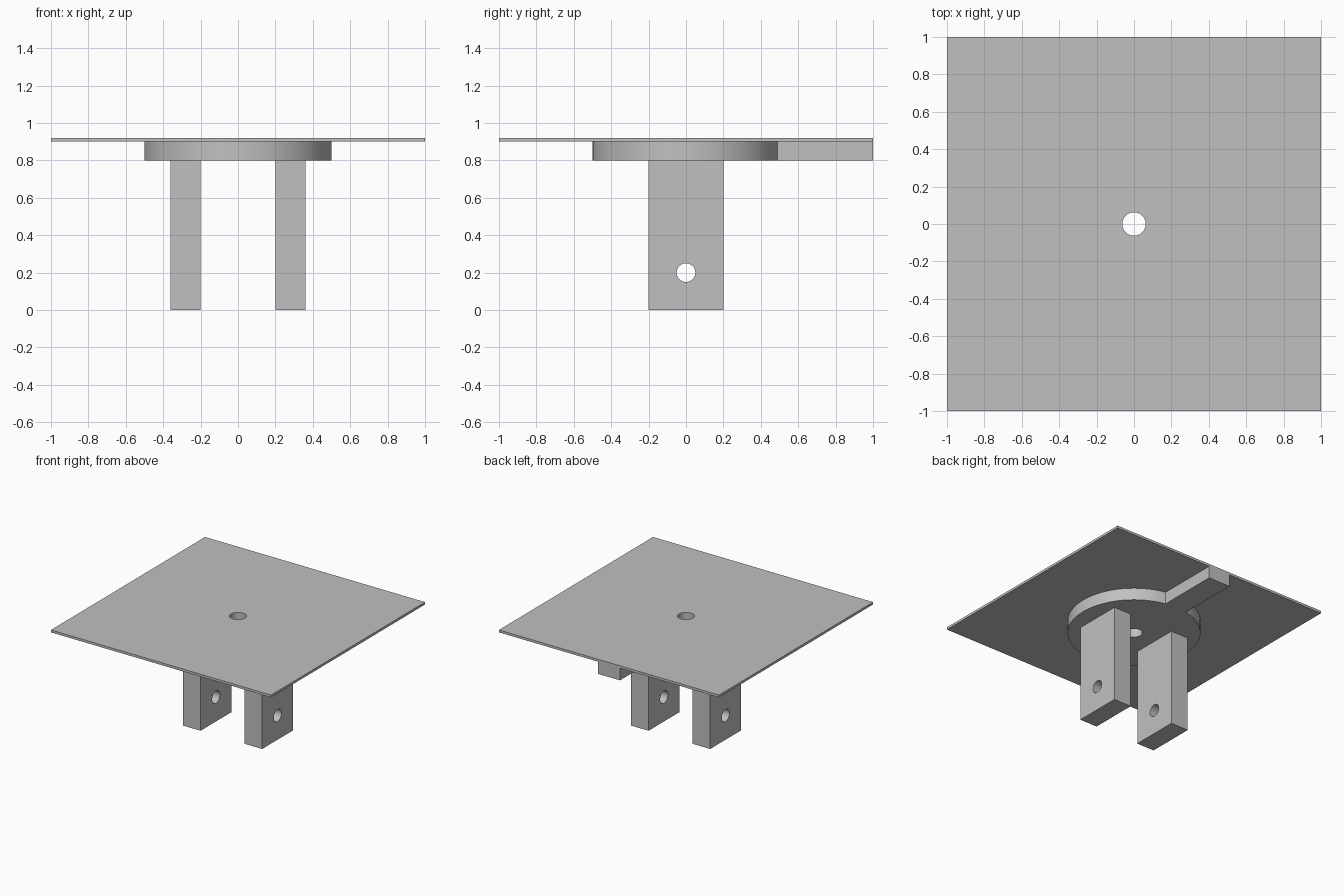
import bpy, bmesh, math

old = bpy.data.objects.get("Cube")
if old:
    bpy.data.objects.remove(old)

grey = bpy.data.materials.new("plain grey")
grey.use_nodes = True
COLOUR = (0.53, 0.53, 0.53, 1)
grey.diffuse_color = COLOUR
grey.node_tree.nodes["Principled BSDF"].inputs["Base Color"].default_value = COLOUR


def extrude_outline(name, outline, bottom, top):
    """Solid made by raising a flat xy outline."""
    bm = bmesh.new()
    face = bm.faces.new([bm.verts.new((x, y, bottom)) for x, y in outline])
    raised = bmesh.ops.extrude_face_region(bm, geom=[face])["geom"]
    verts = [v for v in raised if isinstance(v, bmesh.types.BMVert)]
    bmesh.ops.translate(bm, verts=verts, vec=(0, 0, top - bottom))
    bmesh.ops.recalc_face_normals(bm, faces=bm.faces)
    mesh = bpy.data.meshes.new(name)
    bm.to_mesh(mesh)
    bm.free()
    mesh.materials.append(grey)
    obj = bpy.data.objects.new(name, mesh)
    bpy.context.collection.objects.link(obj)
    return obj


def rectangle(x0, x1, y0, y1):
    return [(x0, y0), (x1, y0), (x1, y1), (x0, y1)]


def drill(obj, cutter):
    """Cut a round hole, then smooth only the curved walls."""
    cut = obj.modifiers.new("hole", 'BOOLEAN')
    cut.operation = 'DIFFERENCE'
    cut.solver = 'EXACT'
    cut.object = cutter
    bpy.ops.object.select_all(action='DESELECT')
    obj.select_set(True)
    bpy.context.view_layer.objects.active = obj
    bpy.ops.object.modifier_apply(modifier=cut.name)
    bpy.ops.object.shade_smooth_by_angle(angle=math.radians(30))


def hole_cutter(name, radius, location, rotation=(0, 0, 0)):
    bpy.ops.mesh.primitive_cylinder_add(vertices=48, radius=radius, depth=3,
                                        location=location, rotation=rotation)
    cutter = bpy.context.object
    cutter.name = name
    cutter.data.materials.append(grey)
    cutter.hide_render = True
    return cutter


centre_cutter = hole_cutter("centre_hole_cutter", 0.0625, (0, 0, 0.8))
pin_cutter = hole_cutter("pin_hole_cutter", 0.05, (0, 0, 0.2), (0, math.pi / 2, 0))

# Thin square top
plate = extrude_outline("top_plate", rectangle(-1, 1, -1, 1), 0.9, 0.92)
drill(plate, centre_cutter)

# Round hub whose outline runs out into a bar reaching the back edge
R, HALF, STEPS = 0.5, 0.1, 96
start = math.pi / 2 + math.asin(HALF / R)
sweep = 2 * (math.pi - math.asin(HALF / R))
outline = [(R * math.cos(start + sweep * i / STEPS), R * math.sin(start + sweep * i / STEPS))
           for i in range(STEPS + 1)]
outline += [(HALF, 1), (-HALF, 1)]
hub = extrude_outline("hub_with_bar", outline, 0.8, 0.9)
drill(hub, centre_cutter)

# Pair of drilled legs
for name, side in (("left_leg", 1), ("right_leg", -1)):
    inner, outer = sorted((side * 0.2, side * 0.36))
    leg = extrude_outline(name, rectangle(inner, outer, -0.2, 0.2), 0, 0.8)
    drill(leg, pin_cutter)

# Remove the spent cutters
for cutter in (centre_cutter, pin_cutter):
    bpy.data.objects.remove(cutter)
